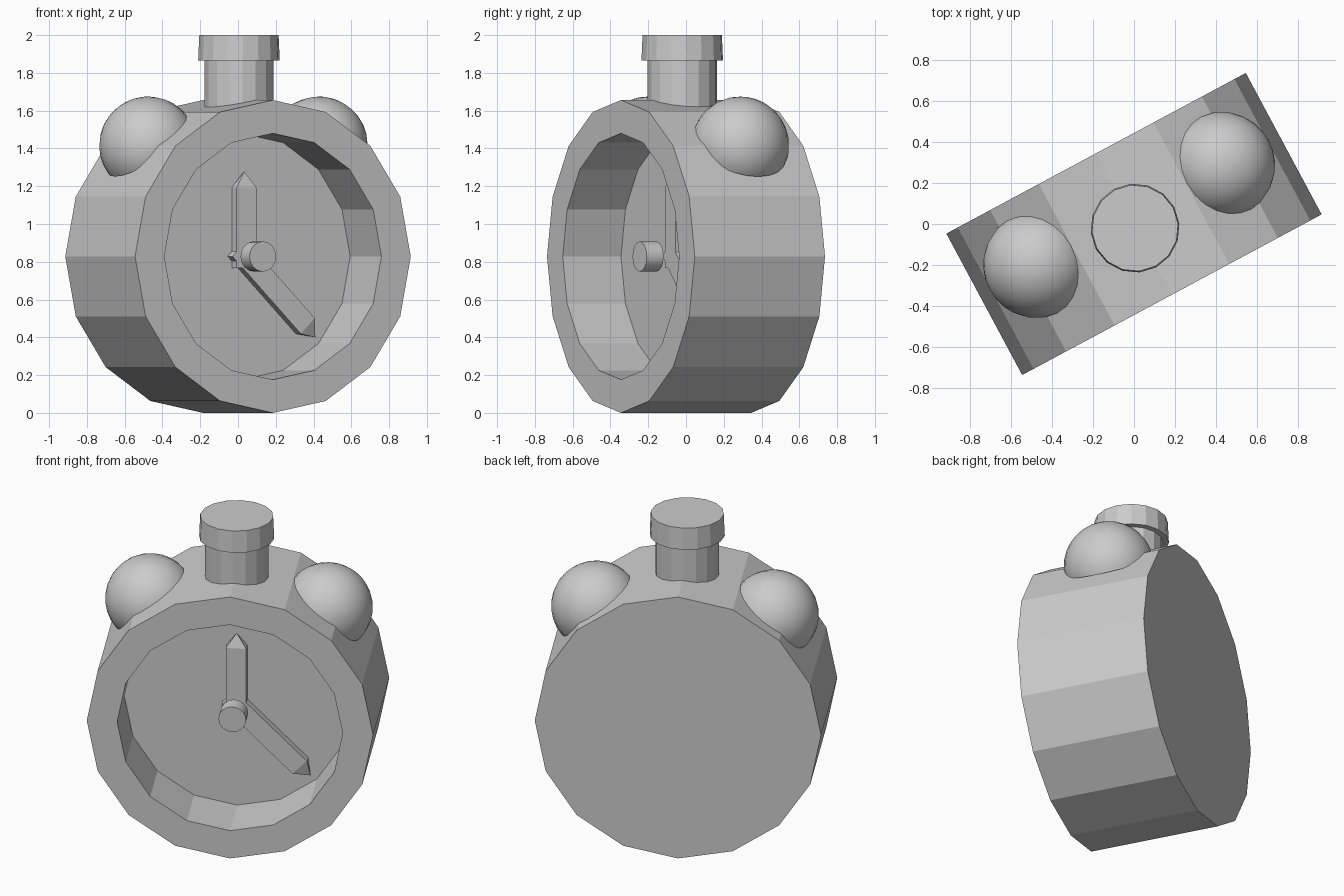
import bpy, bmesh, math
from mathutils import Matrix, Vector

cube = bpy.data.objects.get("Cube")
if cube:
    bpy.data.objects.remove(cube, do_unlink=True)

TURN = Matrix.Rotation(math.radians(28.2), 4, 'Z')   # whole clock is turned
CZ = 0.828                                           # height of the dial centre
R = 0.828                                            # case radius
FLOOR = -0.041                                       # depth of the dial plate
FACING = Matrix.Rotation(math.radians(90), 4, 'X')   # cylinder axis to y

grey = bpy.data.materials.new("plain grey")
grey.use_nodes = True
grey.diffuse_color = (0.6, 0.6, 0.6, 1)
grey.node_tree.nodes["Principled BSDF"].inputs["Base Color"].default_value = (0.6, 0.6, 0.6, 1)


def finish(name, bm, local, smooth=False):
    """Turn a bmesh into a placed object with the grey material."""
    bmesh.ops.recalc_face_normals(bm, faces=bm.faces)
    bm.transform(TURN @ local)
    mesh = bpy.data.meshes.new(name)
    bm.to_mesh(mesh)
    bm.free()
    mesh.materials.append(grey)
    obj = bpy.data.objects.new(name, mesh)
    bpy.context.collection.objects.link(obj)
    if smooth:
        bpy.ops.object.select_all(action='DESELECT')
        obj.select_set(True)
        bpy.context.view_layer.objects.active = obj
        bpy.ops.object.shade_smooth_by_angle(angle=math.radians(40))
    return obj


def cylinder(bm, r1, r2, depth, sides=16):
    bmesh.ops.create_cone(bm, cap_ends=True, segments=sides,
                          radius1=r1, radius2=r2, depth=depth)


# Case: drum with the dial sunk into its front
bm = bmesh.new()
cylinder(bm, R, R, 0.782)
front = max(bm.faces, key=lambda f: f.calc_center_median().z)
bmesh.ops.inset_region(bm, faces=[front], thickness=0.176)
wall = bmesh.ops.extrude_discrete_faces(bm, faces=[front])
bmesh.ops.translate(bm, verts=wall["faces"][0].verts, vec=(0, 0, FLOOR - 0.391 + 0.082))
finish("case", bm, Matrix.Translation((0, 0, CZ)) @ FACING)


# Hands: flat bars with a pointed end, pointing up before they are turned
def hand(name, length, angle):
    width, thick, tail, tip = 0.118, 0.055, 0.06, 0.085
    bm = bmesh.new()
    bmesh.ops.create_cube(bm, size=1)
    bar = length - tip + tail
    bm.transform(Matrix.Translation((0, 0, bar / 2 - tail)) @
                 Matrix.Diagonal((width, thick, bar, 1)))
    end = max(bm.faces, key=lambda f: f.calc_center_median().z)
    point = bmesh.ops.poke(bm, faces=[end])["verts"][0]
    point.co.z += tip
    place = (Matrix.Translation((0, FLOOR - thick / 2, CZ)) @
             Matrix.Rotation(math.radians(angle), 4, 'Y'))
    finish(name, bm, place)


hand("hour_hand", 0.45, 0)
hand("minute_hand", 0.605, 135)

# Hub in front of the hands
bm = bmesh.new()
cylinder(bm, 0.08, 0.08, 0.1)
finish("hub", bm, Matrix.Translation((0, -0.228, CZ)) @ FACING, True)

# Bells: half spheres sitting on the shoulders of the case
for name, side in (("right_bell", -1), ("left_bell", 1)):
    bm = bmesh.new()
    bmesh.ops.create_uvsphere(bm, u_segments=24, v_segments=16, radius=0.26)
    cut = bmesh.ops.bisect_plane(bm, geom=bm.verts[:] + bm.edges[:] + bm.faces[:],
                                 plane_co=(0, 0, -0.001), plane_no=(0, 0, 1),
                                 clear_inner=True)
    rim = [e for e in cut["geom_cut"] if isinstance(e, bmesh.types.BMEdge)]
    bmesh.ops.holes_fill(bm, edges=rim)
    place = (Matrix.Translation((side * 0.512, 0.05, 1.415)) @
             Matrix.Rotation(math.radians(side * 39), 4, 'Y'))
    finish(name, bm, place, True)

# Button on top: stem and cap
knob = TURN.inverted() @ Vector((0.005, -0.02, 0))
for name, low, high, r1, r2 in (("button_stem", 1.61, 1.88, 0.184, 0.184),
                                ("button_cap", 1.865, 2.0, 0.217, 0.211)):
    bm = bmesh.new()
    cylinder(bm, r1, r2, high - low)
    finish(name, bm, Matrix.Translation((knob.x, knob.y, (low + high) / 2)))
